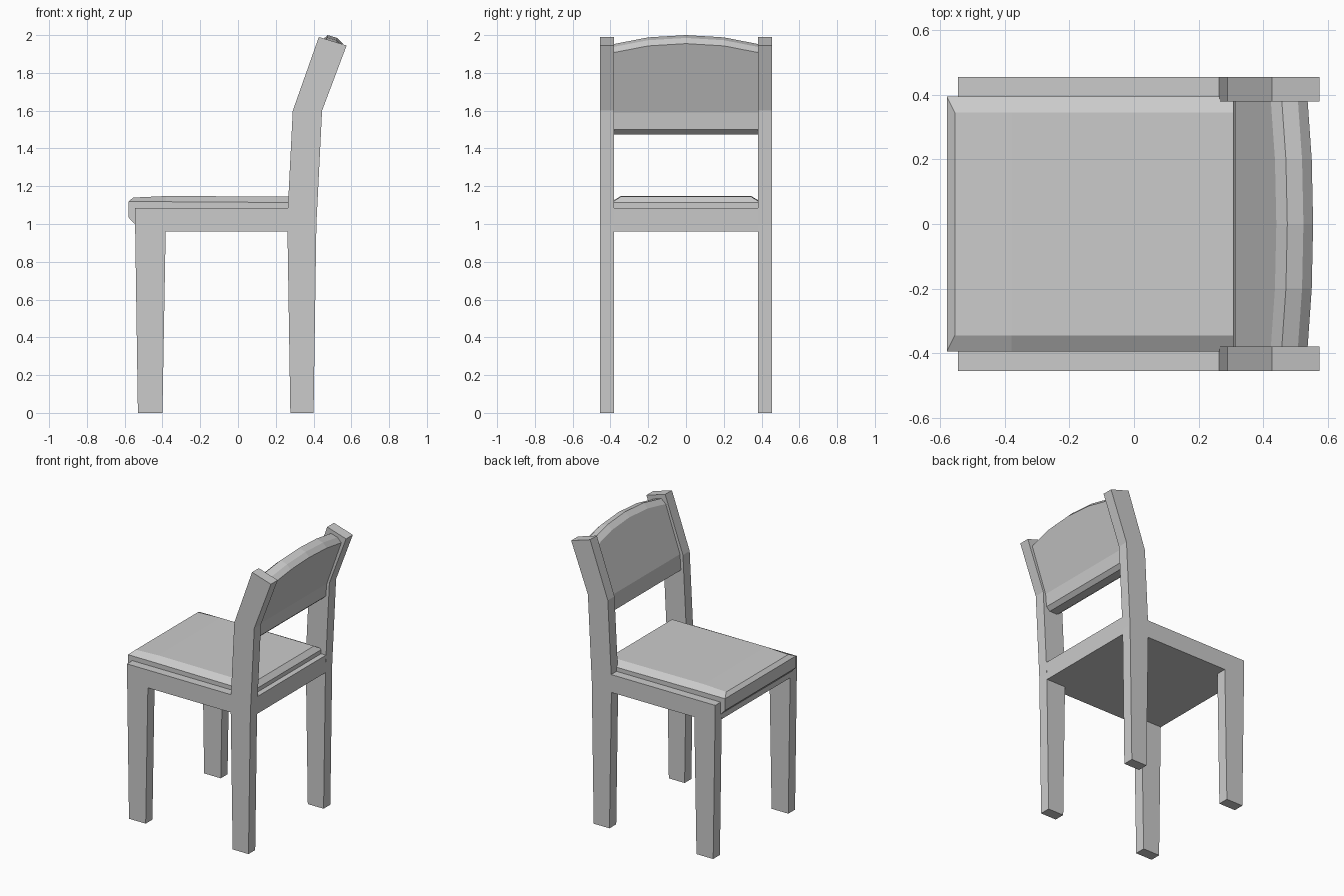
import bpy, bmesh

if "Cube" in bpy.data.objects:
    bpy.data.objects.remove(bpy.data.objects["Cube"])


def loft(name, sections):
    """Skin a list of equal-length closed sections and cap both ends."""
    bm = bmesh.new()
    rings = [[bm.verts.new(p) for p in s] for s in sections]
    n = len(rings[0])
    for a, b in zip(rings, rings[1:]):
        for i in range(n):
            j = (i + 1) % n
            bm.faces.new((a[i], a[j], b[j], b[i]))
    bm.faces.new(rings[0])
    bm.faces.new(rings[-1])
    bmesh.ops.remove_doubles(bm, verts=bm.verts, dist=0.0005)
    bmesh.ops.recalc_face_normals(bm, faces=bm.faces)
    me = bpy.data.meshes.new(name)
    bm.to_mesh(me)
    bm.free()
    ob = bpy.data.objects.new(name, me)
    bpy.context.collection.objects.link(ob)
    return ob


def at_y(profile, y):
    return [(x, y, z) for x, z in profile]


# Side frames: front leg, rail and bent back post in one profile
side = [(-0.53, 0), (-0.40, 0), (-0.383, 0.96), (0.262, 0.96), (0.277, 0),
        (0.40, 0), (0.415, 1.0), (0.445, 1.6), (0.575, 1.945),
        (0.428, 1.99), (0.29, 1.6), (0.264, 1.085), (-0.546, 1.085)]
for label, s in (("left", 1), ("right", -1)):
    loft(label + "_side_frame", [at_y(side, s * 0.38), at_y(side, s * 0.455)])

# Seat base between the frames
base = [(-0.545, 0.96), (0.413, 0.96), (0.418, 1.085), (-0.546, 1.085)]
loft("seat_base", [at_y(base, -0.38), at_y(base, 0.38)])

# Seat cushion with bevelled rim and a lip over the front rail
under = [(-0.58, 1.035), (-0.55, 1.003), (-0.54, 1.003), (-0.54, 1.085),
         (0.38, 1.085)]
rim = [(0.38, 1.113), (0.38, 1.113), (-0.38, 1.118), (-0.58, 1.118),
       (-0.58, 1.118)]
crown = [(0.38, 1.113), (0.35, 1.145), (-0.38, 1.148), (-0.555, 1.14),
         (-0.58, 1.118)]
loft("seat_cushion", [at_y(under + rim, -0.395), at_y(under + crown, -0.345),
                      at_y(under + crown, 0.345), at_y(under + rim, 0.395)])

# Padded backrest, its top edge arched across the width
low = [(0.313, 1.6), (0.306, 1.49), (0.33, 1.475), (0.39, 1.475),
       (0.417, 1.50), (0.425, 1.59)]
top = [(0.555, 1.955), (0.525, 1.985), (0.475, 2.0), (0.441, 1.97)]
drops = [(-0.38, 0.047), (-0.2, 0.012), (0, 0), (0.2, 0.012), (0.38, 0.047)]
loft("backrest", [at_y(low + [(x - 0.36 * d, z - d) for x, z in top], y)
                  for y, d in drops])
